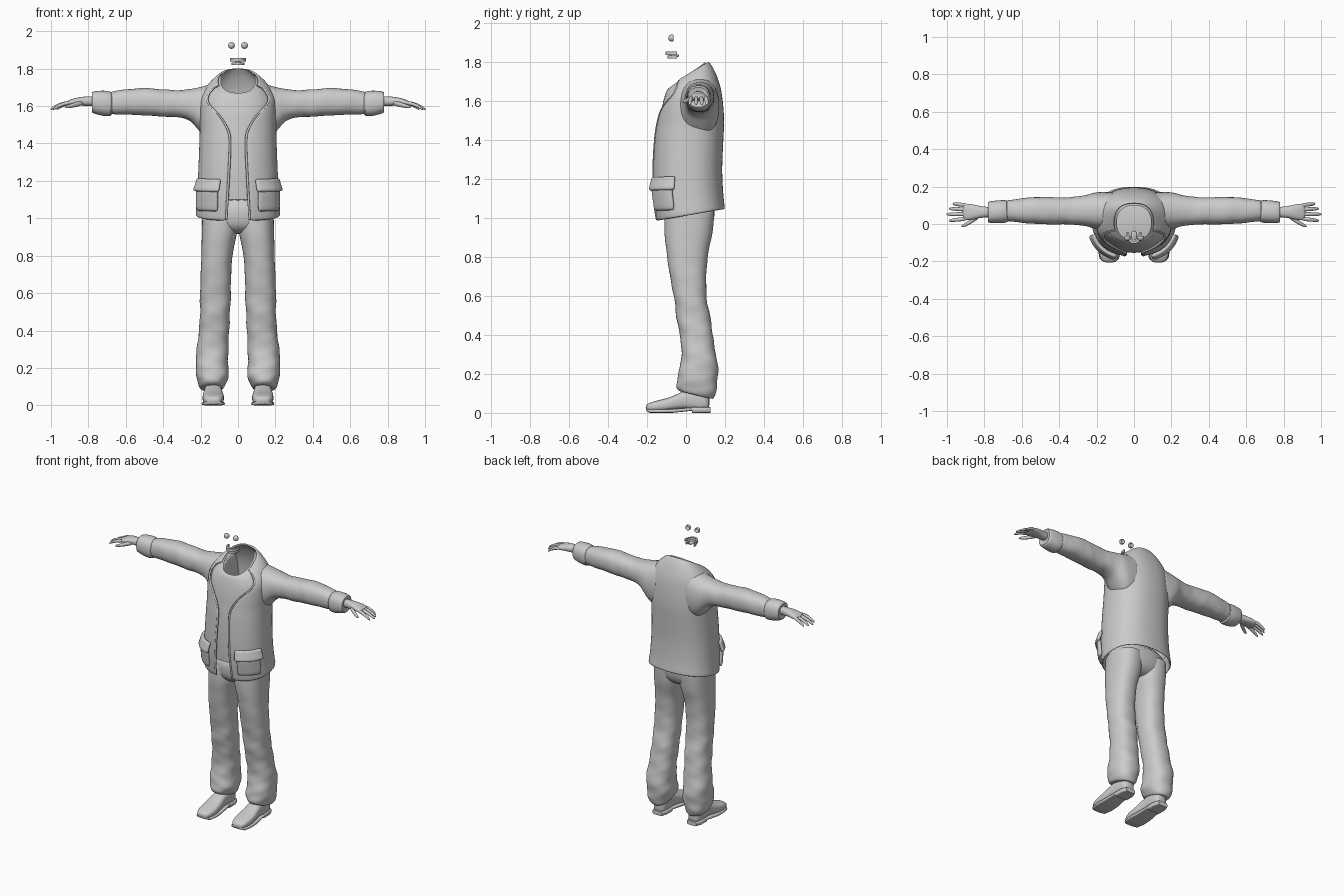
import bpy, bmesh, math
from math import sin, cos, pi

if "Cube" in bpy.data.objects:
    bpy.data.objects.remove(bpy.data.objects["Cube"])

grey = bpy.data.materials.new("plain grey")
grey.use_nodes = True
grey.diffuse_color = (0.6, 0.6, 0.6, 1)
grey.node_tree.nodes["Principled BSDF"].inputs["Base Color"].default_value = (0.6, 0.6, 0.6, 1)


def finish(name, bm, mirror=False, thick=0, subdiv=1):
    """Turn a bmesh into a smooth object with its modifiers."""
    bmesh.ops.recalc_face_normals(bm, faces=bm.faces)
    me = bpy.data.meshes.new(name)
    bm.to_mesh(me)
    bm.free()
    me.materials.append(grey)
    ob = bpy.data.objects.new(name, me)
    bpy.context.collection.objects.link(ob)
    bpy.ops.object.select_all(action='DESELECT')
    ob.select_set(True)
    bpy.context.view_layer.objects.active = ob
    bpy.ops.object.shade_smooth_by_angle(angle=math.radians(60))
    if thick:
        mod = ob.modifiers.new("Thickness", 'SOLIDIFY')
        mod.thickness, mod.offset = thick, 0
    if mirror:
        ob.modifiers.new("Mirror", 'MIRROR').use_clip = False
    if subdiv:
        mod = ob.modifiers.new("Smooth", 'SUBSURF')
        mod.levels = mod.render_levels = subdiv
    return ob


def loft(name, rings, closed=True, caps=True, **kw):
    """Skin a row of point rings."""
    bm = bmesh.new()
    vs = [[bm.verts.new(p) for p in r] for r in rings]
    n = len(vs[0])
    for a, b in zip(vs, vs[1:]):
        for i in range(n if closed else n - 1):
            j = (i + 1) % n
            bm.faces.new((a[i], a[j], b[j], b[i]))
    if caps and closed:
        bm.faces.new(vs[0])
        bm.faces.new(vs[-1])
    return finish(name, bm, **kw)


def resample(rows, n):
    """Catmull-Rom resampling of a table of section values."""
    out = []
    for k in range(n + 1):
        t = k / n * (len(rows) - 1)
        i = min(int(t), len(rows) - 2)
        f = t - i
        p = [rows[max(0, min(len(rows) - 1, i + d))] for d in (-1, 0, 1, 2)]
        out.append([b + .5 * f * (c - a + f * (2 * a - 5 * b + 4 * c - d + f * (3 * (b - c) + d - a)))
                    for a, b, c, d in zip(*p)])
    return out


def spow(v, e):
    return math.copysign(abs(v) ** e, v)


def section(axis, pos, u0, u1, v0, v1, n=20, e=.85, wave=0, tilt=0):
    """Rounded cross-section across an axis, fitted between its four limits."""
    pts = []
    for i in range(n):
        a = 2 * pi * i / n
        w = 1 + wave * (sin(pos * 47 + 2 * a) + .7 * sin(pos * 83 - 3 * a))
        cu, cv = spow(cos(a), e), spow(sin(a), e)
        u = (u0 + u1) / 2 + (u1 - u0) / 2 * cu * w
        v = (v0 + v1) / 2 + (v1 - v0) / 2 * cv * w
        q = pos + tilt * cv
        pts.append({'x': (q, u, v), 'y': (u, q, v), 'z': (u, v, q)}[axis])
    return pts


# Torso sections: front z, back z, front y, back y, half width, half opening
torso = resample([
    (.985, 1.045, -.15, .195, .222, .062), (1.1, 1.12, -.165, .186, .214, .056),
    (1.25, 1.25, -.167, .18, .207, .048), (1.4, 1.4, -.158, .186, .201, .042),
    (1.47, 1.5, -.15, .19, .199, .052), (1.55, 1.61, -.14, .182, .2, .10),
    (1.61, 1.69, -.127, .166, .193, .165), (1.655, 1.76, -.112, .138, .15, .14),
    (1.67, 1.8, -.097, .112, .105, .1)], 24)
EXP = .85


def torso_point(row, a, off=0):
    zf, zb, yf, yb, rx, _ = row
    c = spow(cos(a), EXP)
    return ((rx + off) * spow(sin(a), EXP), (yf + yb) / 2 - ((yb - yf) / 2 + off) * c,
            (zf + zb) / 2 + (zb - zf) / 2 * -c)


# Jacket body, open down the front
N = 40
shell, edge = [], []
for row in torso:
    a0 = math.asin(min(.98, row[5] / row[4]) ** (1 / EXP))
    shell.append([torso_point(row, a0 + (2 * pi - 2 * a0) * i / N) for i in range(N + 1)])
    edge.append(torso_point(row, a0, .002))
loft("jacket_body", shell, closed=False, thick=.012)

# Rolled lapel edge
loft("lapel_edges", [[(x + r * cos(t), y + r * sin(t), z) for t in [2 * pi * i / 8 for i in range(8)]]
                     for x, y, z in edge for r in [.007]], mirror=True)

# Shirt and neck lining under the jacket
loft("shirt", [[torso_point(r, 2 * pi * i / N, -.013) for i in range(N)] for r in torso[3:]], caps=False)

# Pocket pouches and flaps wrapped on the jacket front
for name, z0, z1, off0, off1, a0, a1 in (("pocket_pouches", 1.035, 1.17, .012, .02, .42, 1.22),
                                         ("pocket_flaps", 1.14, 1.21, .032, .012, .36, 1.3)):
    rings = []
    for k in range(5):
        z = z0 + (z1 - z0) * k / 4
        row = min(torso, key=lambda r: abs(r[0] - z))
        row = [z, z + .015] + row[2:]
        rings.append([torso_point(row, a0 + (a1 - a0) * i / 8, off0 + (off1 - off0) * k / 4)
                      for i in range(9)])
    loft(name, rings, closed=False, thick=.022, mirror=True)

# Sleeves: x, front y, back y, bottom z, top z
sleeve = resample([
    (.1, -.04, .17, 1.42, 1.73), (.17, -.035, .172, 1.43, 1.712), (.215, -.025, .168, 1.475, 1.70),
    (.26, -.012, .155, 1.522, 1.692), (.33, -.004, .145, 1.54, 1.685), (.42, -.003, .143, 1.543, 1.692),
    (.5, -.002, .146, 1.55, 1.697), (.6, .006, .138, 1.553, 1.69), (.69, .016, .125, 1.557, 1.675)], 28)
loft("sleeves", [section('x', *r, wave=.018 if r[0] > .3 else 0) for r in sleeve], mirror=True)

# Turned-back cuffs
cuff = [(.67, .02, .115, 1.565, 1.66), (.675, .006, .13, 1.543, 1.68), (.72, .003, .128, 1.545, 1.685),
        (.775, .005, .122, 1.56, 1.68), (.785, .01, .116, 1.567, 1.672), (.775, .022, .104, 1.585, 1.66)]
loft("cuffs", [section('x', *r) for r in cuff], mirror=True)

# Hands: palm, then fingers as tapered tubes
palm = [(.74, .035, .092, 1.598, 1.655), (.8, .036, .092, 1.6, 1.652), (.84, .028, .1, 1.602, 1.65),
        (.875, .02, .109, 1.602, 1.642), (.905, .018, .11, 1.6, 1.632), (.917, .03, .1, 1.605, 1.625)]
loft("palms", [section('x', *r, n=16) for r in palm], mirror=True)
fingers = {"little": (.1, .108, .97), "ring": (.077, .082, .99), "middle": (.053, .052, 1.003),
           "index": (.029, .018, .99)}
for name, (y0, y1, tip) in fingers.items():
    rings = []
    for t, r in ((0, .011), (.35, .0115), (.7, .0105), (.93, .008), (1, .003)):
        x, y, z = .89 + (tip - .89) * t, y0 + (y1 - y0) * t, 1.619 - .037 * t * t
        rings.append(section('x', x, y - r, y + r, z - r, z + r, n=10, e=1))
    loft(name + "_fingers", rings, mirror=True)
loft("thumbs", [section('x', x, y - r, y + r, z - r, z + r, n=10, e=1) for x, y, z, r in
                ((.825, .045, 1.618, .014), (.86, .022, 1.61, .015), (.89, .002, 1.602, .012),
                 (.915, -.01, 1.596, .009), (.925, -.013, 1.594, .003))], mirror=True)

# Trousers: seat and legs (z, inner x, outer x, front y, back y)
seat = [(1.12, -.185, .185, -.115, .15), (1.02, -.193, .193, -.113, .15), (.97, -.19, .19, -.11, .14),
        (.935, -.16, .16, -.085, .115), (.915, -.06, .06, -.04, .08)]
loft("trouser_seat", [section('z', *r, n=28) for r in seat])
leg = resample([
    (1.05, .004, .19, -.11, .148), (.93, .004, .194, -.112, .138), (.82, .026, .196, -.1, .115),
    (.7, .036, .2, -.083, .105), (.58, .038, .204, -.06, .108), (.47, .044, .204, -.047, .13),
    (.36, .048, .214, -.026, .143), (.25, .052, .226, -.028, .164), (.16, .05, .222, -.048, .162),
    (.11, .066, .213, -.045, .15), (.09, .08, .2, -.03, .135)], 40)
rings = [section('z', *r, n=24, wave=.028 * min(1, max(0, (.95 - r[0]) * 2)),
                 tilt=-.02 * min(1, max(0, (.3 - r[0]) * 5))) for r in leg]
loft("trouser_legs", rings, mirror=True)

# Shoes: y, inner x, outer x, bottom z, top z
shoe = [(-.207, .108, .155, .014, .038), (-.195, .088, .178, .008, .05), (-.15, .074, .19, .006, .064),
        (-.1, .074, .191, .008, .074), (-.05, .08, .186, .016, .094), (-.01, .086, .18, .02, .115),
        (.05, .084, .178, .012, .125), (.1, .086, .176, .008, .12), (.122, .1, .162, .012, .1)]
loft("shoes", [section('y', *r, e=.7) for r in shoe], mirror=True)


def outsole(name, rows):
    loft(name, [section('y', *r, e=.35, n=16) for r in rows], mirror=True, subdiv=0)


outsole("soles", [(-.203, .1, .162, .008, .022), (-.185, .08, .184, .0, .018), (-.13, .07, .194, .0, .018),
                  (-.07, .074, .191, .0, .02), (.04, .086, .18, .012, .028)])
outsole("heels", [(.03, .082, .18, 0, .03), (.09, .082, .18, 0, .03), (.125, .096, .166, 0, .03)])

# Eyes: open front half shells
bm = bmesh.new()
bmesh.ops.create_uvsphere(bm, u_segments=20, v_segments=12, radius=.018)
bmesh.ops.translate(bm, verts=bm.verts, vec=(.035, -.073, 1.924))
bmesh.ops.bisect_plane(bm, geom=bm.verts[:] + bm.edges[:] + bm.faces[:],
                       plane_co=(0, -.064, 0), plane_no=(0, 1, 0), clear_outer=True)
finish("eyes", bm, mirror=True, subdiv=0)

# Teeth: two horseshoe rows, with the tongue between
for name, z0, z1, w, front in (("upper_teeth", 1.838, 1.856, .043, -.105), ("lower_teeth", 1.82, 1.834, .035, -.094)):
    rings = []
    for i in range(17):
        a = -pi / 2 + pi * i / 16
        rings.append([(w * k * sin(a), -.046 + (front + .046) * k * cos(a), z)
                      for k, z in ((1, z0), (1, z1), (.76, z1), (.76, z0))])
    loft(name, rings, subdiv=0)
loft("tongue", [section('y', *r, n=12) for r in
                ((-.088, -.008, .008, 1.83, 1.836), (-.075, -.016, .016, 1.826, 1.84),
                 (-.05, -.017, .017, 1.826, 1.842), (-.035, -.01, .01, 1.828, 1.838))])
